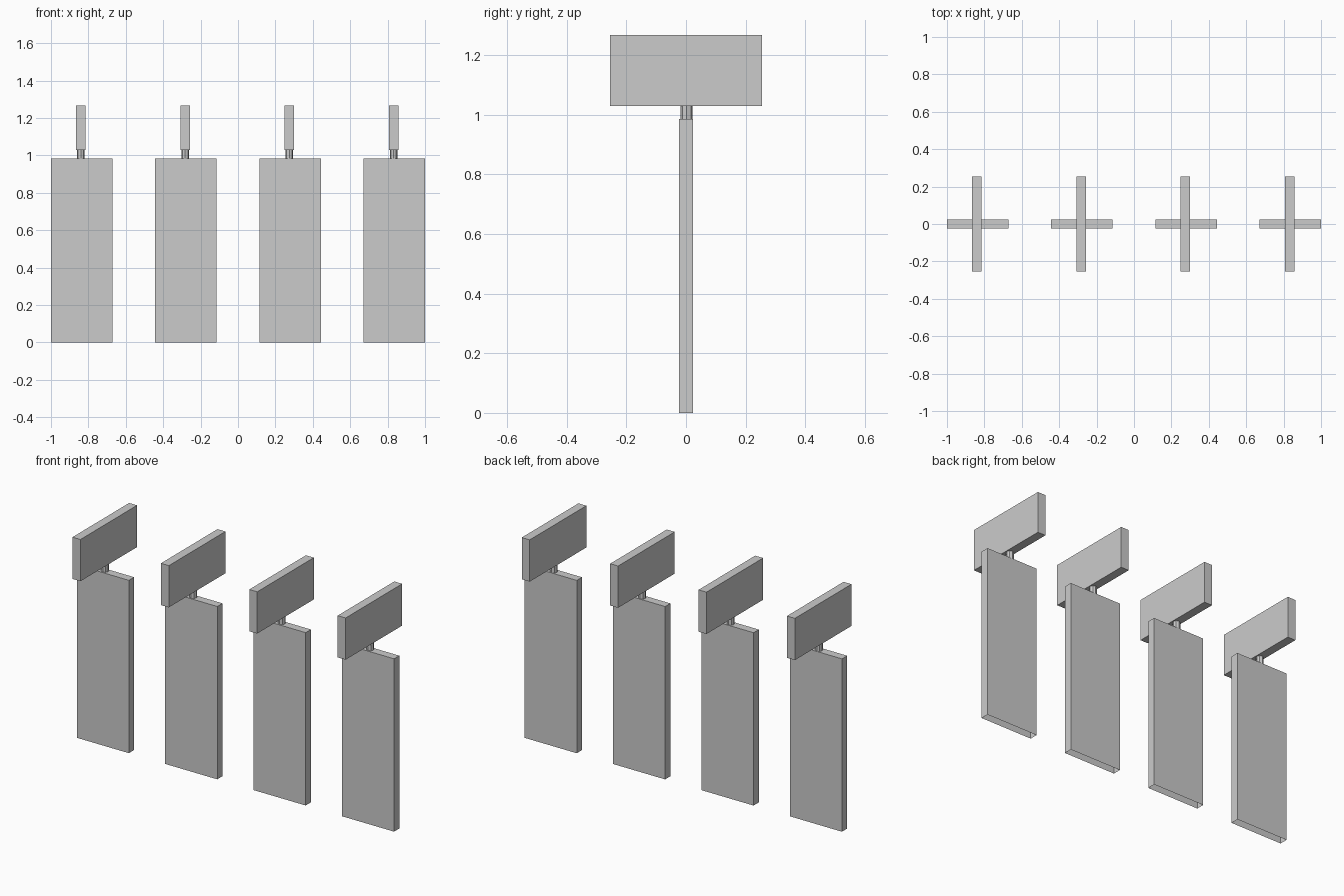
import bpy, bmesh
from mathutils import Matrix, Vector

if "Cube" in bpy.data.objects:
    bpy.data.objects.remove(bpy.data.objects["Cube"])


def add_object(name, bm):
    mesh = bpy.data.meshes.new(name)
    bm.to_mesh(mesh)
    bm.free()
    obj = bpy.data.objects.new(name, mesh)
    bpy.context.collection.objects.link(obj)


def box(name, lo, hi, open_bottom=False):
    lo, hi = Vector(lo), Vector(hi)
    bm = bmesh.new()
    matrix = Matrix.Translation((lo + hi) / 2) @ Matrix.Diagonal((hi - lo).to_4d())
    matrix[3][3] = 1.0
    size = hi - lo
    matrix = Matrix.Translation((lo + hi) / 2) @ Matrix.Diagonal((size.x, size.y, size.z, 1))
    bmesh.ops.create_cube(bm, size=1, matrix=matrix)
    if open_bottom:
        bm.normal_update()
        under = [f for f in bm.faces if f.normal.z < -0.9]
        bmesh.ops.delete(bm, geom=under, context='FACES')
    add_object(name, bm)


def post(name, x, y, z0, z1, radius, sides=8):
    bm = bmesh.new()
    bmesh.ops.create_cone(bm, cap_ends=True, segments=sides, radius1=radius,
                          radius2=radius, depth=z1 - z0,
                          matrix=Matrix.Translation((x, y, (z0 + z1) / 2)))
    add_object(name, bm)


for i in range(4):
    x = -0.836 + i * 0.5573
    hx = x - 0.004
    # Upright panel, open underneath
    box(f"panel_{i + 1}", (x - 0.164, -0.023, 0), (x + 0.164, 0.024, 0.985), True)
    # Short connecting post
    post(f"neck_{i + 1}", hx, 0.002, 0.985, 1.03, 0.02)
    # Crosswise head plate
    box(f"head_plate_{i + 1}", (hx - 0.025, -0.255, 1.03), (hx + 0.025, 0.255, 1.268))
